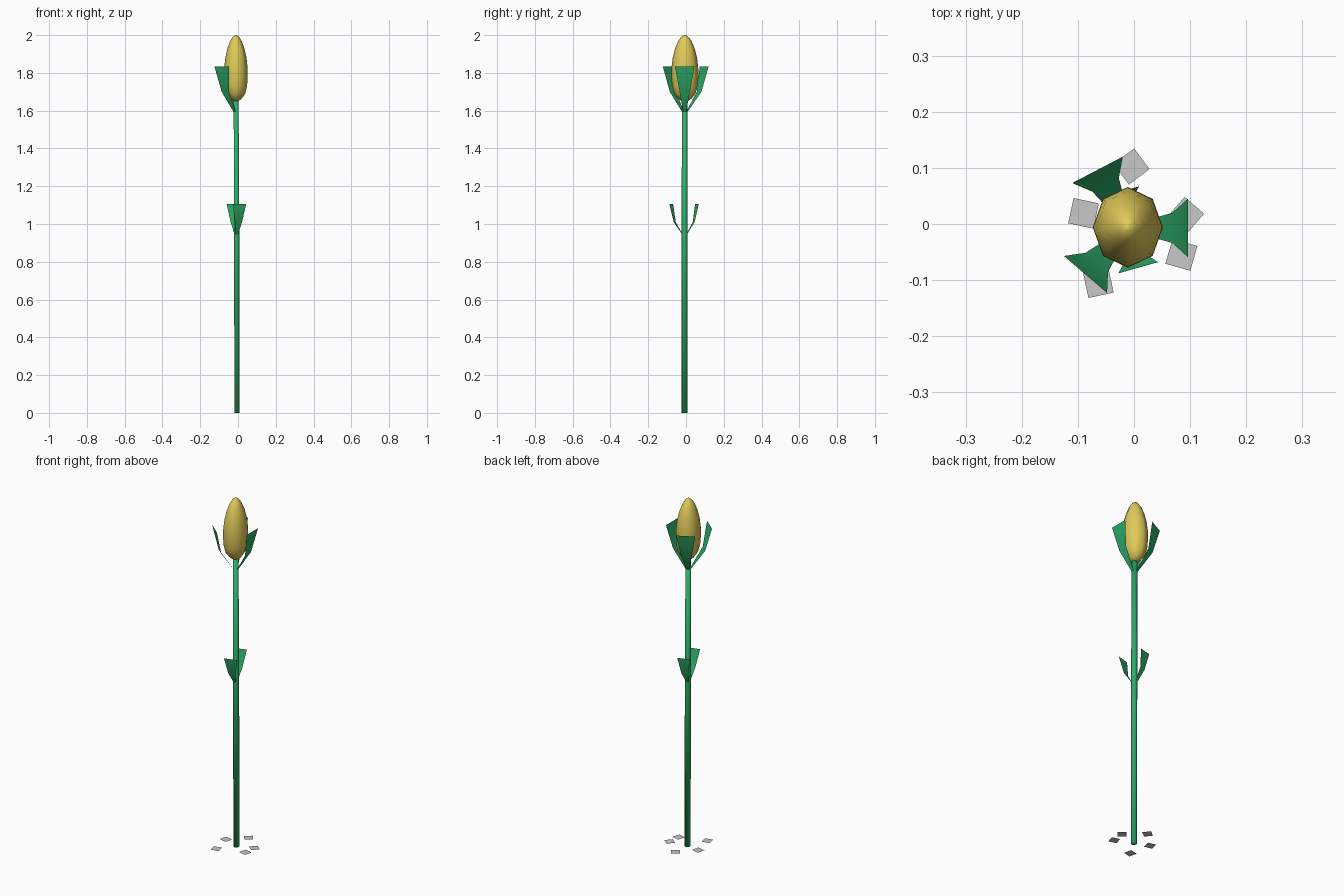
import bpy, math

if "Cube" in bpy.data.objects:
    bpy.data.objects.remove(bpy.data.objects["Cube"])


def material(name, rgb):
    m = bpy.data.materials.new(name)
    m.diffuse_color = (*rgb, 1)
    m.use_nodes = True
    m.node_tree.nodes["Principled BSDF"].inputs["Base Color"].default_value = m.diffuse_color
    return m


GREEN = material("leaf green", (0.027, 0.42, 0.14))
YELLOW = material("corn yellow", (0.75, 0.59, 0.10))
GREY = material("pale grey", (0.58, 0.58, 0.58))


def build(name, verts, faces, mat, smooth=True):
    me = bpy.data.meshes.new(name)
    me.from_pydata(verts, [], faces)
    me.materials.append(mat)
    me.polygons.foreach_set("use_smooth", [smooth] * len(faces))
    me.update()
    ob = bpy.data.objects.new(name, me)
    bpy.context.collection.objects.link(ob)
    return ob


def lathe(name, rings, sides, mat, sy=1.0):
    """Closed tube through rings of (x, y, z, radius)."""
    verts, faces = [], []
    for x, y, z, r in rings:
        for i in range(sides):
            a = math.pi / 2 + math.tau * i / sides
            verts.append((x + r * math.cos(a), y + r * sy * math.sin(a), z))
    for k in range(len(rings) - 1):
        for i in range(sides):
            j = (i + 1) % sides
            faces.append((k * sides + i, k * sides + j,
                          (k + 1) * sides + j, (k + 1) * sides + i))
    faces.append(tuple(reversed(range(sides))))
    faces.append(tuple(range((len(rings) - 1) * sides, len(rings) * sides)))
    return build(name, verts, faces, mat)


# stalk, six-sided
lathe("stalk", [(-0.005, -0.007, 0.0, 0.016), (-0.007, -0.007, 0.93, 0.016),
                (-0.010, -0.007, 1.67, 0.015)], 6, GREEN)

# cob, eight-sided and rounded
profile = [(1.652, 0.016), (1.665, 0.032), (1.69, 0.049), (1.73, 0.059),
           (1.78, 0.0625), (1.83, 0.0615), (1.88, 0.056), (1.93, 0.045),
           (1.97, 0.030), (1.99, 0.017), (2.0, 0.005)]
lathe("cob", [(-0.011, -0.006, z, r) for z, r in profile], 8, YELLOW, 1.15)


def leaf(name, tip_a, tip_b, z0, z1, z2):
    """Bent blade widening from the stalk to a blunt tip edge."""
    cx, cy = -0.009, -0.007
    mx, my = (tip_a[0] + tip_b[0]) / 2, (tip_a[1] + tip_b[1]) / 2
    wx, wy = (tip_b[0] - tip_a[0]) / 2, (tip_b[1] - tip_a[1]) / 2
    verts = []
    for out, wide, z in ((0.12, 0.16, z0), (0.74, 0.52, z1), (1, 1, z2)):
        px, py = cx + (mx - cx) * out, cy + (my - cy) * out
        verts += [(px - wx * wide, py - wy * wide, z),
                  (px + wx * wide, py + wy * wide, z)]
    build(name, verts, [(0, 1, 3, 2), (2, 3, 5, 4)], GREEN)


# husk leaves around the cob
for i, (a, b) in enumerate([((-0.02, 0.12), (-0.11, 0.073)),
                            ((-0.125, -0.057), (-0.048, -0.123)),
                            ((0.096, -0.059), (0.096, 0.045))]):
    leaf(f"husk_leaf_{i + 1}", a, b, 1.595, 1.70, 1.835)

# pair of leaves halfway up the stalk
leaf("stalk_leaf_front", (-0.028, -0.088), (0.043, -0.068), 0.94, 1.01, 1.105)
leaf("stalk_leaf_back", (0.009, 0.067), (-0.060, 0.048), 0.94, 1.01, 1.105)

# flat square plates scattered round the foot
h = 0.0325  # half diagonal
for i, (x, y, deg) in enumerate([(-0.0045, 0.1025, 37), (0.0925, 0.016, 49),
                                 (0.0845, -0.055, -16), (-0.0635, -0.1045, 12),
                                 (-0.09, 0.019, -12)]):
    vs = [(x + h * math.cos(math.radians(deg + 45 + 90 * k)),
           y + h * math.sin(math.radians(deg + 45 + 90 * k)), 0.008)
          for k in range(4)]
    build(f"ground_plate_{i + 1}", vs, [(0, 1, 2, 3)], GREY, False)
